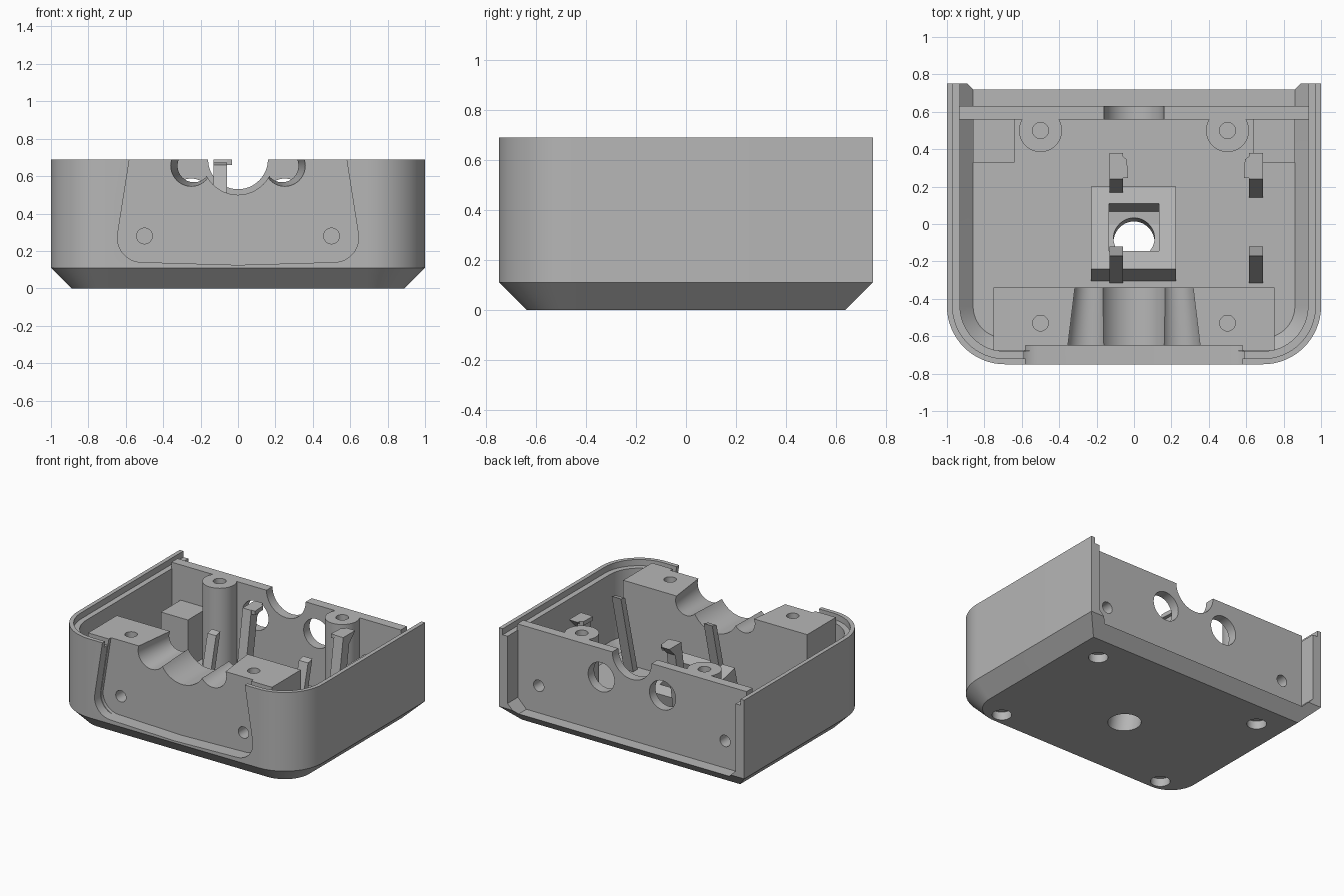
import bpy, bmesh, math
from mathutils import Vector, Matrix

cube = bpy.data.objects.get("Cube")
if cube:
    bpy.data.objects.remove(cube, do_unlink=True)

grey = bpy.data.materials.new("plain_grey")
grey.use_nodes = True
grey.diffuse_color = (0.47, 0.47, 0.47, 1)
grey.node_tree.nodes["Principled BSDF"].inputs["Base Color"].default_value = grey.diffuse_color

TOP, FLOOR = 0.69, 0.08
LEAN = math.radians(13.8)
cutters = []
parts = []


def add(name, bm, cutter=False):
    bmesh.ops.recalc_face_normals(bm, faces=bm.faces)
    mesh = bpy.data.meshes.new(name)
    bm.to_mesh(mesh)
    bm.free()
    mesh.materials.append(grey)
    ob = bpy.data.objects.new(name, mesh)
    bpy.context.scene.collection.objects.link(ob)
    ob.hide_render = cutter
    (cutters if cutter else parts).append(ob)
    return ob


def loft(name, rings, cutter=False):
    """Skin matching rings of points and cap both ends."""
    bm = bmesh.new()
    vs = [[bm.verts.new(p) for p in ring] for ring in rings]
    n = len(vs[0])
    for a, b in zip(vs, vs[1:]):
        for i in range(n):
            j = (i + 1) % n
            bm.faces.new((a[i], a[j], b[j], b[i]))
    bm.faces.new(vs[0])
    bm.faces.new(vs[-1])
    return add(name, bm, cutter)


def prism(name, pts, axis, lo, hi, cutter=False):
    """Extrude a flat outline along one axis."""
    put = {"x": lambda p, t: (t, p[0], p[1]),
           "y": lambda p, t: (p[0], t, p[1]),
           "z": lambda p, t: (p[0], p[1], t)}[axis]
    return loft(name, [[put(p, t) for p in pts] for t in (lo, hi)], cutter)


def box(name, x, y, z, cutter=False):
    pts = [(x[0], y[0]), (x[1], y[0]), (x[1], y[1]), (x[0], y[1])]
    return prism(name, pts, "z", z[0], z[1], cutter)


def rod(name, p, q, r1, r2=None, cutter=True):
    """Cylinder or cone from p to q."""
    p, q = Vector(p), Vector(q)
    bm = bmesh.new()
    m = Matrix.Translation((p + q) / 2) @ (q - p).to_track_quat("Z", "Y").to_matrix().to_4x4()
    bmesh.ops.create_cone(bm, cap_ends=True, segments=48, radius1=r1,
                          radius2=r1 if r2 is None else r2,
                          depth=(q - p).length, matrix=m)
    return add(name, bm, cutter)


def cut(ob, *tools):
    bpy.context.view_layer.objects.active = ob
    for tool in tools:
        mod = ob.modifiers.new("cut", "BOOLEAN")
        mod.operation = "DIFFERENCE"
        mod.solver = "EXACT"
        mod.object = tool
        bpy.ops.object.modifier_apply(modifier=mod.name)


def tray(inset, z, back):
    """Plan outline with two rounded front corners."""
    r, cx, cy = 0.31 - inset, 0.69, -0.44
    right = [(1 - inset, back, z)]
    for i in range(17):
        a = math.pi / 2 * i / 16
        right.append((cx + r * math.cos(a), cy - r * math.sin(a), z))
    return right + [(-x, y, z) for x, y, z in reversed(right)]


# Chamfered shell, hollowed and open at the back, with a stepped rim
shell = loft("shell", [tray(0.11, 0, 0.64), tray(0, 0.11, 0.75), tray(0, TOP, 0.75)])
cavity = loft("cavity_cutter", [tray(0.14, FLOOR, 0.9), tray(0.07, 0.15, 0.9),
                                tray(0.07, 0.8, 0.9)], True)
rim_step = loft("rim_cutter", [tray(0.03, 0.645, 0.9), tray(0.03, 0.8, 0.9)], True)

# Front panel recess outline
half = [(0.563, 0.8)]
for i in range(13):
    a = math.radians(8 - 98 * i / 12)
    half.append((0.515 + 0.13 * math.cos(a), 0.27 + 0.13 * math.sin(a)))
outline = half + [(0, 0.125)] + [(-x, z) for x, z in reversed(half)]
panel_recess = prism("panel_cutter", outline, "y", -0.9, -0.65, True)

# Leaning hole in the floor and shallow foot sockets underneath
up = Vector((0, math.sin(LEAN), math.cos(LEAN)))
mid = Vector((0, -0.075, 0.1))
lens_hole = rod("lens_cutter", mid - up * 0.3, mid + up * 0.5, 0.11)
feet = [rod("foot_cutter", (x, y, -0.1), (x, y, 0.06), 0.066)
        for x in (-0.69, 0.69) for y in (-0.55, 0.45)]
cut(shell, cavity, rim_step, panel_recess, lens_hole, *feet)

# Front block with one round trough, two tapered troughs and screw holes
block = box("front_block", (-0.75, 0.75), (-0.675, -0.34), (0.07, TOP))
tools = [panel_recess, rod("trough_cutter", (0, -0.2, TOP), (0, -0.8, TOP), 0.19)]
for s in (-1, 1):
    tools += [
        rod("side_trough_cutter", (s * 0.233, -0.30, 0.655), (s * 0.252, -0.70, 0.655), 0.085, 0.113),
        rod("top_screw_cutter", (s * 0.5, -0.53, 0.4), (s * 0.5, -0.53, 0.8), 0.042),
        rod("front_screw_cutter", (s * 0.5, -0.8, 0.28), (s * 0.5, -0.45, 0.28), 0.042)]
cut(block, *tools)

# Back wall with half-round notch, two ports and two screw holes
wall = box("back_wall", (-0.935, 0.935), (0.56, 0.63), (0.07, TOP))
tools = [rod("notch_cutter", (0, 0.4, TOP), (0, 0.8, TOP), 0.16)]
back_screws = []
for s in (-1, 1):
    tools.append(rod("port_cutter", (s * 0.25, 0.4, 0.48), (s * 0.25, 0.8, 0.48), 0.107))
    back_screws.append(rod("back_screw_cutter", (s * 0.76, 0.42, 0.28), (s * 0.76, 0.8, 0.28), 0.042))
cut(wall, *tools, *back_screws)

# Round screw bosses and corner pads along the back wall
for s, side, screw in ((-1, "right", back_screws[0]), (1, "left", back_screws[1])):
    boss = rod(side + "_boss", (s * 0.5, 0.5, 0.07), (s * 0.5, 0.5, TOP), 0.115, cutter=False)
    cut(boss, rod("boss_cutter", (s * 0.5, 0.5, 0.35), (s * 0.5, 0.5, 0.8), 0.043))
    pad = box(side + "_pad", sorted((s * 0.64, s * 0.86)), (0.33, 0.58), (0.07, 0.43))
    cut(pad, screw)

# Tilted sensor mount with a square pocket and the floor hole running through
mount = prism("sensor_mount", [(-0.307, 0.07), (-0.24, 0.345), (0.2, 0.237), (0.16, 0.07)],
              "x", -0.23, 0.225)
pocket = box("pocket_cutter", (-0.135, 0.135), (-0.131, 0.131), (-0.2, 0.2), True)
pocket.data.transform(Matrix.Translation((0, -0.0175, 0.29)) @ Matrix.Rotation(-LEAN, 4, "X"))
cut(mount, pocket, lens_hole)

# Leaning board posts: plain ones in front, hooked ones behind
front_post = [(-0.317, 0.07), (-0.17, 0.66), (-0.12, 0.672), (-0.265, 0.07)]
back_post = [(0.14, 0.07), (0.24, TOP), (0.38, TOP), (0.31, 0.62), (0.22, 0.07)]
for side, x0, x1, inner, d in (("right", -0.13, -0.06, -0.06, 1), ("left", 0.615, 0.69, 0.615, -1)):
    prism(side + "_front_post", front_post, "x", x0, x1)
    prism(side + "_back_post", back_post, "x", x0, x1)
    hook = [(inner - d * 0.01, 0.245), (inner + d * 0.028, 0.245),
            (inner + d * 0.022, 0.345), (inner - d * 0.01, 0.37)]
    prism(side + "_hook", hook, "z", 0.66, TOP)

for tool in cutters:
    bpy.data.objects.remove(tool, do_unlink=True)
bpy.context.view_layer.update()

# Smooth the curved walls, keep the edges sharp
for ob in parts:
    ob.select_set(True)
bpy.context.view_layer.objects.active = shell
bpy.ops.object.shade_smooth_by_angle(angle=math.radians(30))
